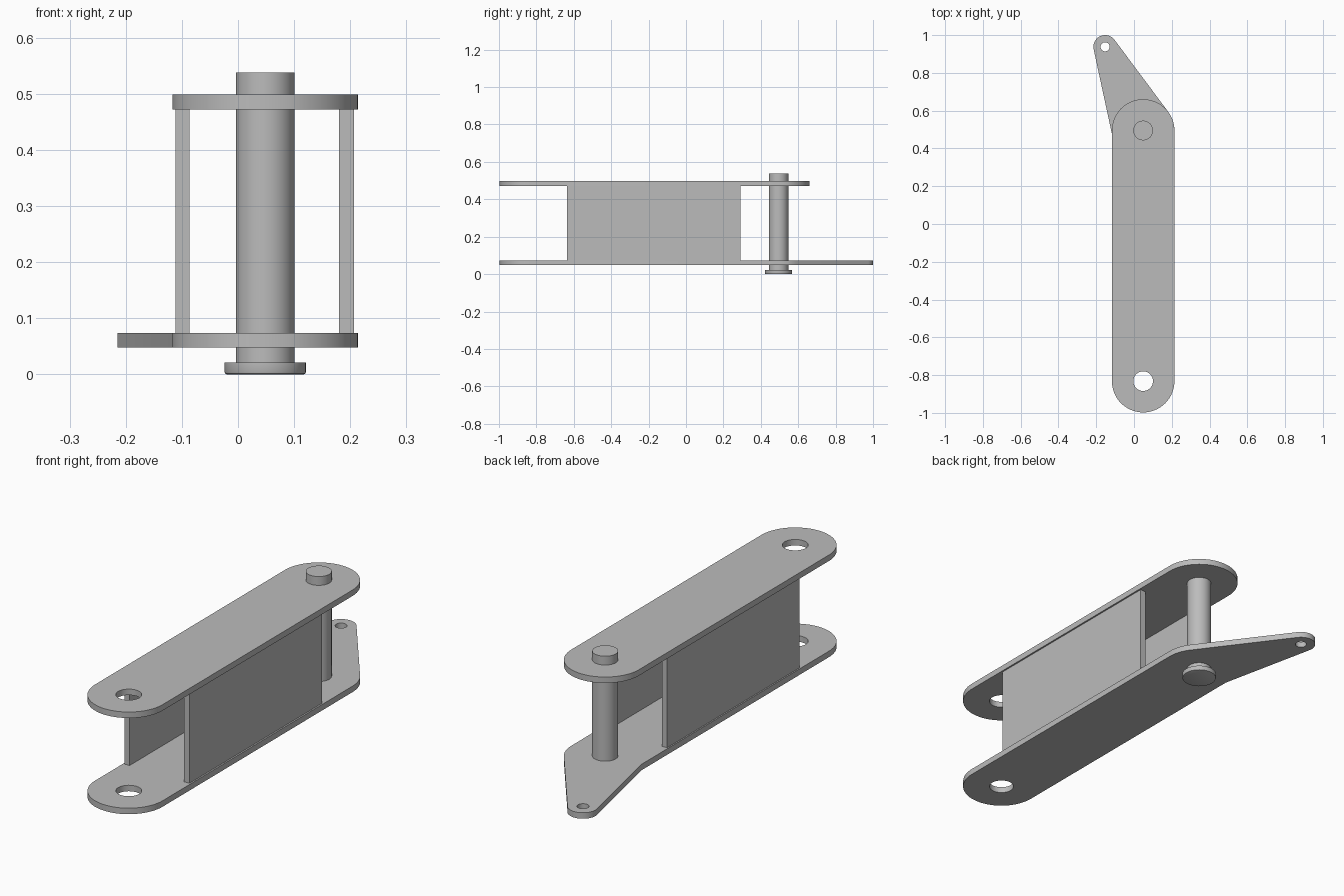
import bpy, bmesh
from math import radians, sin, cos, asin, atan2, hypot, pi, degrees, tan

cube = bpy.data.objects.get("Cube")
if cube:
    bpy.data.objects.remove(cube, do_unlink=True)

# One plain grey for every part
grey = bpy.data.materials.new("steel_grey")
grey.use_nodes = True
colour = (0.5, 0.5, 0.5, 1)
grey.diffuse_color = colour
grey.node_tree.nodes["Principled BSDF"].inputs["Base Color"].default_value = colour

# Layout
CX, FRONT_Y, BACK_Y, R = 0.0485, -0.832, 0.495, 0.1655
TIP_X, TIP_Y, TIP_R = -0.153, 0.938, 0.062
PIN_R, THICK = 0.052, 0.0265
LOW_Z, HIGH_Z = 0.0475, 0.4725


def arc(cx, cy, r, start, end, steps=32):
    angles = [radians(start + (end - start) * i / steps) for i in range(steps + 1)]
    return [(cx + r * cos(a), cy + r * sin(a)) for a in angles]


def finish(ob):
    ob.data.materials.clear()
    ob.data.materials.append(grey)
    bpy.ops.object.select_all(action='DESELECT')
    ob.select_set(True)
    bpy.context.view_layer.objects.active = ob
    bpy.ops.object.shade_smooth_by_angle(angle=radians(30))


def plate(name, outline, holes, z):
    """Flat plate from an outline with round holes, extruded upward."""
    curve = bpy.data.curves.new(name, 'CURVE')
    curve.dimensions, curve.fill_mode = '2D', 'BOTH'
    curve.extrude = THICK / 2
    rings = [outline] + [arc(x, y, r, 0, 360, 48)[:-1] for x, y, r in holes]
    for ring in rings:
        spline = curve.splines.new('POLY')
        spline.points.add(len(ring) - 1)
        for point, (x, y) in zip(spline.points, ring):
            point.co = (x, y, 0, 1)
        spline.use_cyclic_u = True
    temp = bpy.data.objects.new(name + "_curve", curve)
    bpy.context.collection.objects.link(temp)
    graph = bpy.context.evaluated_depsgraph_get()
    mesh = bpy.data.meshes.new_from_object(temp.evaluated_get(graph))
    bpy.data.objects.remove(temp, do_unlink=True)
    bm = bmesh.new()
    bm.from_mesh(mesh)
    bmesh.ops.remove_doubles(bm, verts=bm.verts, dist=0.00005)
    bmesh.ops.recalc_face_normals(bm, faces=bm.faces)
    bm.to_mesh(mesh)
    bm.free()
    ob = bpy.data.objects.new(name, mesh)
    bpy.context.collection.objects.link(ob)
    ob.location.z = z + THICK / 2
    finish(ob)


def cylinder(name, r, z0, z1, bevel=0):
    bpy.ops.mesh.primitive_cylinder_add(vertices=48, radius=r, depth=z1 - z0,
                                        location=(CX, BACK_Y, (z0 + z1) / 2))
    ob = bpy.context.object
    ob.name = name
    if bevel:
        bm = bmesh.new()
        bm.from_mesh(ob.data)
        rim = [e for e in bm.edges if all(v.co.z < 0 for v in e.verts)]
        bmesh.ops.bevel(bm, geom=rim, offset=bevel, segments=2, affect='EDGES', profile=0.5)
        bm.to_mesh(ob.data)
        bm.free()
    finish(ob)


# Upper plate: rounded at both ends
front_end = arc(CX, FRONT_Y, R, 180, 360)
front_hole = (CX, FRONT_Y, PIN_R)
plate("upper_plate", front_end + arc(CX, BACK_Y, R, 0, 180), [front_hole], HIGH_Z)

# Lower plate: tangent lines run from the back end to a small offset lug
dx, dy = TIP_X - CX, TIP_Y - BACK_Y
heading = degrees(atan2(dy, dx))
lean = degrees(asin((R - TIP_R) / hypot(dx, dy)))
right, left = heading - 90 + lean, heading + 90 - lean
corner = (CX - R, BACK_Y - R * tan(radians(left - 180) / 2))
lower = (front_end + arc(CX, BACK_Y, R, 0, right, 12)
         + arc(TIP_X, TIP_Y, TIP_R, right, left) + [corner])
plate("lower_plate", lower, [front_hole, (TIP_X, TIP_Y, 0.024)], LOW_Z)

# Side walls between the plates
for name, x0, x1 in (("right_wall", -0.111, -0.086), ("left_wall", 0.18, 0.207)):
    bpy.ops.mesh.primitive_cube_add(size=1, location=((x0 + x1) / 2, -0.172, 0.27 + 0.003))
    wall = bpy.context.object
    wall.name = name
    wall.scale = (x1 - x0, 0.926, HIGH_Z - LOW_Z - THICK)
    bpy.ops.object.transform_apply(location=False, rotation=False, scale=True)
    finish(wall)

# Pin with its head below the lower plate
cylinder("pin", PIN_R, 0.02, 0.538)
cylinder("pin_head", 0.0725, 0, 0.021, 0.004)
